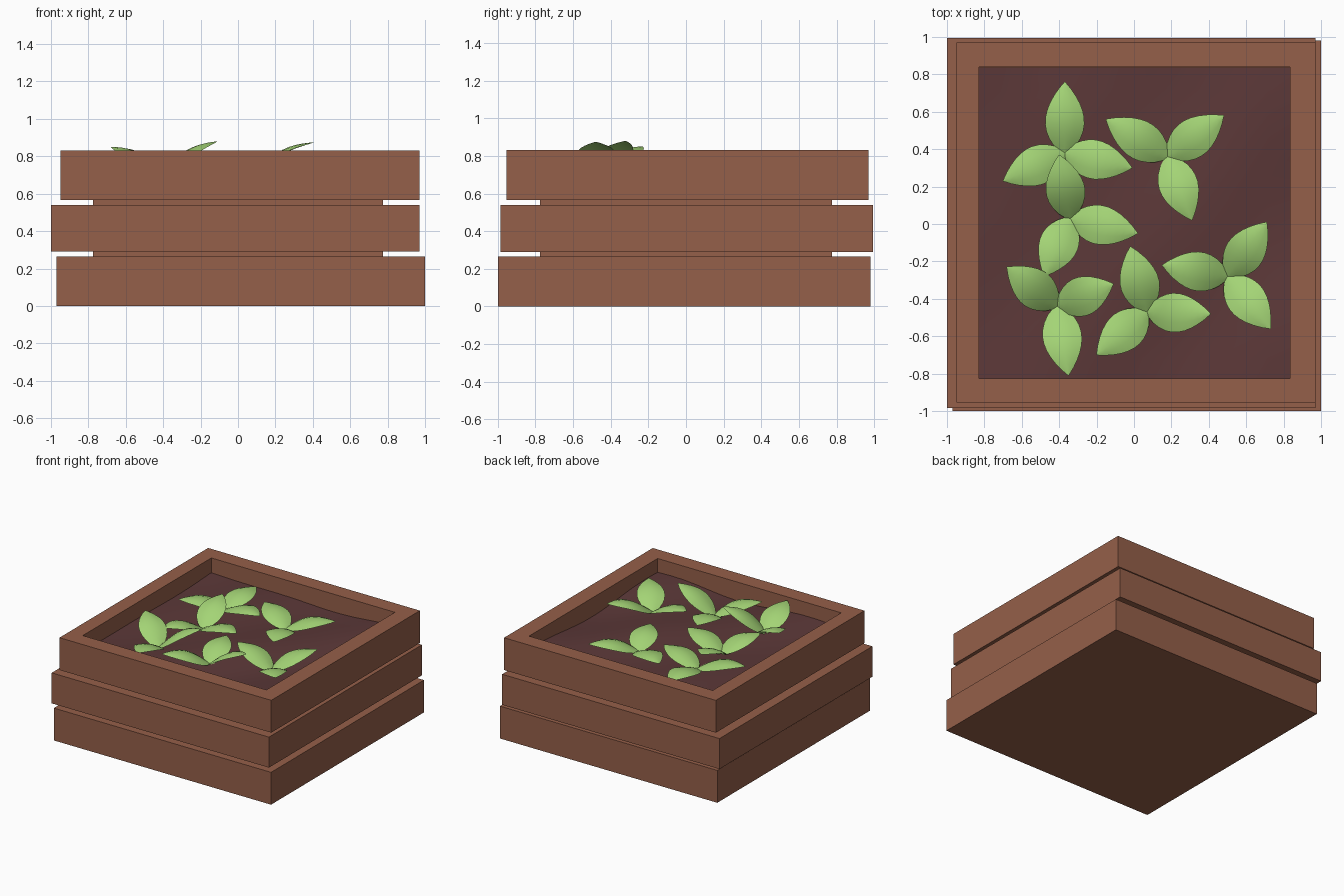
import bpy, bmesh, math
from mathutils import Vector

if "Cube" in bpy.data.objects:
    bpy.data.objects.remove(bpy.data.objects["Cube"])


def material(name, rgb):
    m = bpy.data.materials.new(name)
    m.diffuse_color = (*rgb, 1)
    m.use_nodes = True
    m.node_tree.nodes["Principled BSDF"].inputs["Base Color"].default_value = m.diffuse_color
    return m


WOOD = material("reddish wood", (0.30, 0.115, 0.067))
SOIL = material("dark soil", (0.107, 0.040, 0.040))
LEAF = material("leaf green", (0.37, 0.66, 0.18))


def finish(bm, name, mat, smooth=False):
    me = bpy.data.meshes.new(name)
    bm.to_mesh(me)
    bm.free()
    me.materials.append(mat)
    for p in me.polygons:
        p.use_smooth = smooth
    ob = bpy.data.objects.new(name, me)
    bpy.context.collection.objects.link(ob)
    return ob


def box(name, x0, x1, y0, y1, z0, z1, mat):
    bm = bmesh.new()
    bmesh.ops.create_cube(bm, size=1)
    for v in bm.verts:
        v.co = Vector((x1 if v.co.x > 0 else x0,
                       y1 if v.co.y > 0 else y0,
                       z1 if v.co.z > 0 else z0))
    return finish(bm, name, mat)


def frame(name, outer, inner, z0, z1, mat):
    """Rectangular ring with open middle; rectangles are x0, x1, y0, y1."""
    bm = bmesh.new()
    loops = []
    for (x0, x1, y0, y1), z in ((outer, z0), (outer, z1), (inner, z1), (inner, z0)):
        loops.append([bm.verts.new((x, y, z)) for x, y in
                      ((x0, y0), (x1, y0), (x1, y1), (x0, y1))])
    for i in range(4):
        a, b = loops[i], loops[(i + 1) % 4]
        for j in range(4):
            k = (j + 1) % 4
            bm.faces.new((a[j], a[k], b[k], b[j]))
    bmesh.ops.recalc_face_normals(bm, faces=bm.faces)
    return finish(bm, name, mat)


# Stacked, slightly shifted timber tiers around a narrower core
box("lower_tier", -0.97, 1.0, -1.0, 0.98, 0, 0.265, WOOD)
box("middle_tier", -1.0, 0.97, -0.985, 0.995, 0.29, 0.54, WOOD)
box("inner_core", -0.775, 0.775, -0.775, 0.775, 0.25, 0.60, WOOD)
frame("top_tier", (-0.95, 0.97, -0.955, 0.97), (-0.83, 0.835, -0.825, 0.84),
      0.565, 0.83, WOOD)


# Gently bumpy soil surface
def soil_z(x, y):
    return 0.70 + 0.014 * math.sin(4.1 * x + 1.3) * math.cos(3.7 * y) \
        + 0.010 * math.sin(6 * x - 5 * y)


bm = bmesh.new()
bmesh.ops.create_grid(bm, x_segments=14, y_segments=14, size=0.838)
for v in bm.verts:
    v.co.z = soil_z(v.co.x, v.co.y)
finish(bm, "soil", SOIL, True)


# Arched, pointed leaf from a base point to a tip
def add_leaf(bm, base, tip, width=0.105, arch=0.045):
    rows, cols = 10, 4
    along = tip - base
    side = Vector((-along.y, along.x, 0)).normalized()
    grid = []
    for i in range(rows + 1):
        t = i / rows
        mid = base + along * t
        mid.z += arch * math.sin(math.pi * t)
        w = width * max(0.0, math.sin(math.pi * (0.04 + 0.96 * t ** 0.88))) ** 0.85
        if i == rows:
            w = 0.002
        row = []
        for j in range(cols + 1):
            s = 2 * j / cols - 1
            row.append(bm.verts.new(mid + side * s * w
                                    - Vector((0, 0, 0.22 * w * s * s))))
        grid.append(row)
    for i in range(rows):
        for j in range(cols):
            bm.faces.new((grid[i][j], grid[i + 1][j],
                          grid[i + 1][j + 1], grid[i][j + 1])).normal_flip()


# Plants: centre, then three leaf tips
PLANTS = [
    ((-0.37, 0.38), (-0.37, 0.76, 0.75), (-0.70, 0.23, 0.76), (-0.01, 0.30, 0.78)),
    ((0.18, 0.36), (-0.15, 0.56, 0.76), (0.48, 0.58, 0.76), (0.31, 0.02, 0.76)),
    ((-0.34, 0.03), (-0.40, 0.37, 0.83), (0.02, -0.05, 0.78), (-0.48, -0.28, 0.78)),
    ((-0.41, -0.44), (-0.68, -0.23, 0.85), (-0.11, -0.32, 0.88), (-0.35, -0.81, 0.81)),
    ((0.07, -0.47), (-0.02, -0.12, 0.78), (0.41, -0.48, 0.875), (-0.20, -0.70, 0.80)),
    ((0.50, -0.28), (0.15, -0.22, 0.81), (0.71, 0.01, 0.81), (0.73, -0.56, 0.80)),
]
for n, ((cx, cy), *tips) in enumerate(PLANTS, 1):
    bm = bmesh.new()
    for tip in tips:
        tip = Vector(tip)
        base = Vector((cx, cy, soil_z(cx, cy) + 0.005))
        add_leaf(bm, base, tip, arch=0.07 if tip.z == 0.83 else 0.045)
    # make every leaf face upward
    bm.normal_update()
    for f in bm.faces:
        if f.normal.z < 0:
            f.normal_flip()
    finish(bm, f"seedling_{n}", LEAF, True)
